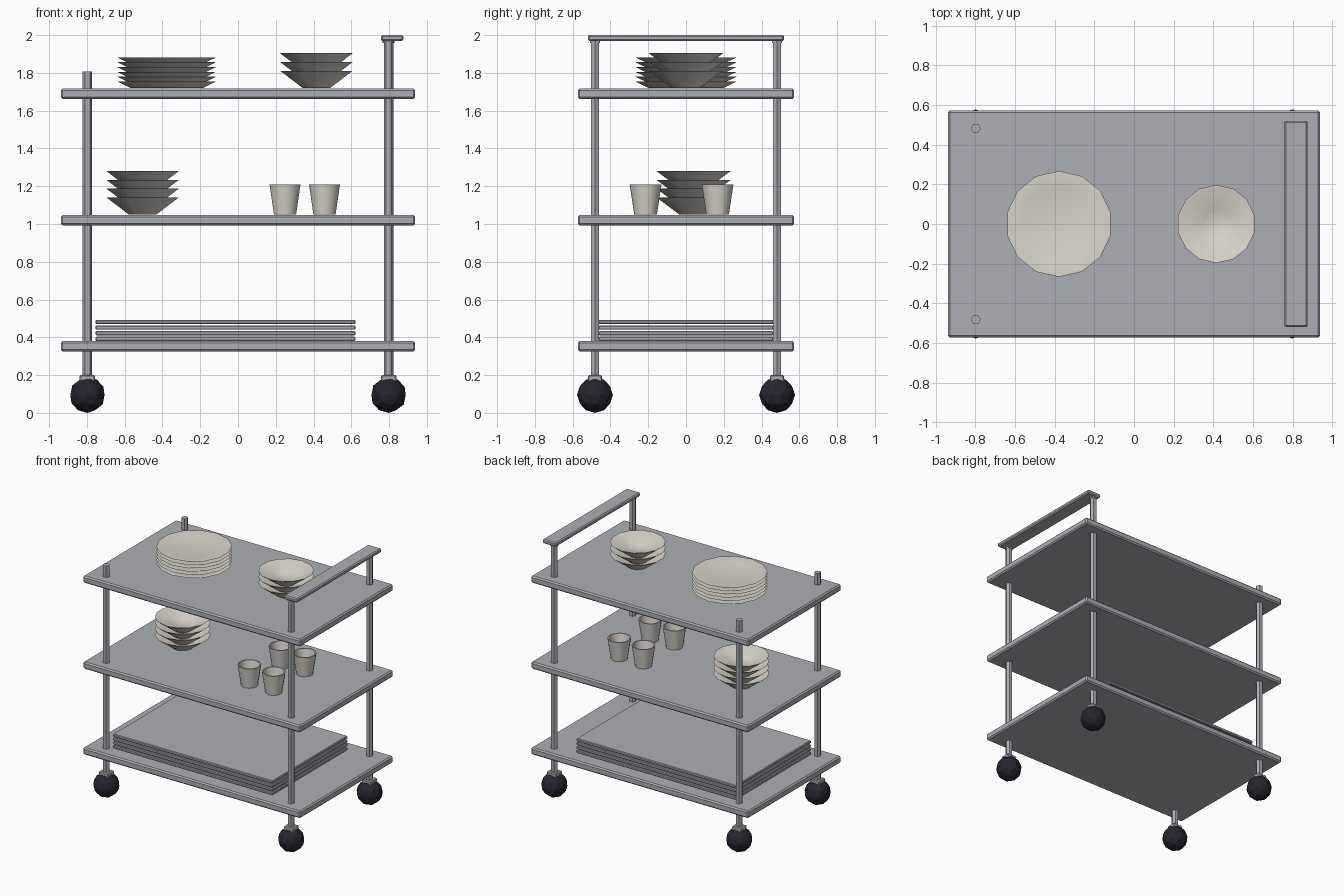
import bpy, bmesh, math
from mathutils import Matrix

if "Cube" in bpy.data.objects:
    bpy.data.objects.remove(bpy.data.objects["Cube"])


def material(name, rgb):
    m = bpy.data.materials.new(name)
    m.diffuse_color = (*rgb, 1)
    m.use_nodes = True
    m.node_tree.nodes["Principled BSDF"].inputs["Base Color"].default_value = m.diffuse_color
    return m


STEEL = material("brushed_grey", (0.41, 0.435, 0.46))
CERAMIC = material("warm_white", (0.69, 0.67, 0.60))
RUBBER = material("dark_rubber", (0.018, 0.018, 0.028))


def finish(name, bm, mat, smooth=None):
    bmesh.ops.recalc_face_normals(bm, faces=bm.faces)
    me = bpy.data.meshes.new(name)
    bm.to_mesh(me)
    bm.free()
    me.materials.append(mat)
    ob = bpy.data.objects.new(name, me)
    bpy.context.collection.objects.link(ob)
    if smooth:
        bpy.ops.object.select_all(action='DESELECT')
        ob.select_set(True)
        bpy.context.view_layer.objects.active = ob
        bpy.ops.object.shade_smooth_by_angle(angle=math.radians(smooth))
    return ob


def slab(name, x0, x1, y0, y1, z0, z1, bevel):
    """Box with chamfered edges."""
    bm = bmesh.new()
    mat = Matrix.Translation(((x0 + x1) / 2, (y0 + y1) / 2, (z0 + z1) / 2))
    mat = mat @ Matrix.Diagonal((x1 - x0, y1 - y0, z1 - z0, 1))
    bmesh.ops.create_cube(bm, size=1, matrix=mat)
    bmesh.ops.bevel(bm, geom=bm.edges[:], offset=bevel, segments=1, affect='EDGES')
    return finish(name, bm, STEEL)


def rod(name, x, y, z0, z1, r):
    """Six-sided rod with its corners facing front and back."""
    bm = bmesh.new()
    bmesh.ops.create_cone(bm, cap_ends=True, segments=6, radius1=r, radius2=r, depth=z1 - z0,
                          matrix=Matrix.Translation((x, y, (z0 + z1) / 2))
                          @ Matrix.Rotation(math.pi / 2, 4, 'Z'))
    return finish(name, bm, STEEL)


def lathe(name, profile, sides, x, y, z):
    """Revolve (radius, height) points, closing on the axis at both ends."""
    bm = bmesh.new()
    rings = []
    for r, h in profile:
        if r == 0:
            rings.append([bm.verts.new((x, y, z + h))] * sides)
        else:
            angles = [math.pi / 2 + math.tau * i / sides for i in range(sides)]
            rings.append([bm.verts.new((x + r * math.cos(a), y + r * math.sin(a), z + h))
                          for a in angles])
    for a, b in zip(rings, rings[1:]):
        for i in range(sides):
            j = (i + 1) % sides
            bm.faces.new(list(dict.fromkeys((a[i], a[j], b[j], b[i]))))
    return finish(name, bm, CERAMIC, 32)


# Shelves
for name, z0, z1 in (("bottom_shelf", 0.325, 0.38), ("middle_shelf", 0.993, 1.048),
                     ("top_shelf", 1.663, 1.718)):
    slab(name, -0.938, 0.938, -0.573, 0.573, z0, z1, 0.01)

# Posts, caster brackets and ball casters
for sx, x_name in ((-1, "left"), (1, "right")):
    for sy, y_name in ((-1, "front"), (1, "back")):
        x, y, tag = 0.797 * sx, 0.482 * sy, f"{y_name}_{x_name}"
        rod(f"post_{tag}", x, y, 0.17, 1.97 if sx > 0 else 1.807, 0.025)
        slab(f"caster_bracket_{tag}", x - 0.041, x + 0.041, y - 0.038, y + 0.038,
             0.15, 0.2, 0.006)
        bm = bmesh.new()
        bmesh.ops.create_icosphere(bm, subdivisions=2, radius=0.095,
                                   matrix=Matrix.Translation((x, y, 0.095)))
        finish(f"caster_{tag}", bm, RUBBER)
        if sx > 0:
            rod(f"handle_collar_{tag}", x, y, 1.958, 1.972, 0.031)

# Push handle
slab("handle", 0.757, 0.875, -0.52, 0.52, 1.968, 2.0, 0.008)

# Stacked trays on the bottom shelf
for i in range(4):
    z = 0.381 + 0.0297 * i
    slab(f"tray_{i + 1}", -0.755, 0.622, -0.463, 0.463, z, z + 0.0225, 0.005)

# Plate stack
PLATE = [(0, 0), (0.195, 0), (0.267, 0.035), (0.258, 0.036), (0.19, 0.022), (0, 0.02)]
for i in range(6):
    lathe(f"plate_{i + 1}", PLATE, 14, -0.378, 0, 1.719 + 0.0255 * i)

# Bowl stacks
BOWL = [(0, 0), (0.073, 0), (0.197, 0.092), (0.187, 0.092), (0.07, 0.038), (0, 0.032)]
for name, n, x, y, z in (("top_bowl", 3, 0.415, 0, 1.719), ("middle_bowl", 4, -0.505, 0.04, 1.049)):
    for i in range(n):
        lathe(f"{name}_{i + 1}", BOWL, 14, x, y, z + 0.0465 * i)

# Cups
CUP = [(0, 0), (0.06, 0), (0.084, 0.16), (0.075, 0.16), (0.053, 0.012), (0, 0.012)]
for x in (0.249, 0.458):
    for y in (-0.214, 0.167):
        lathe("cup", CUP, 14, x, y, 1.049)
